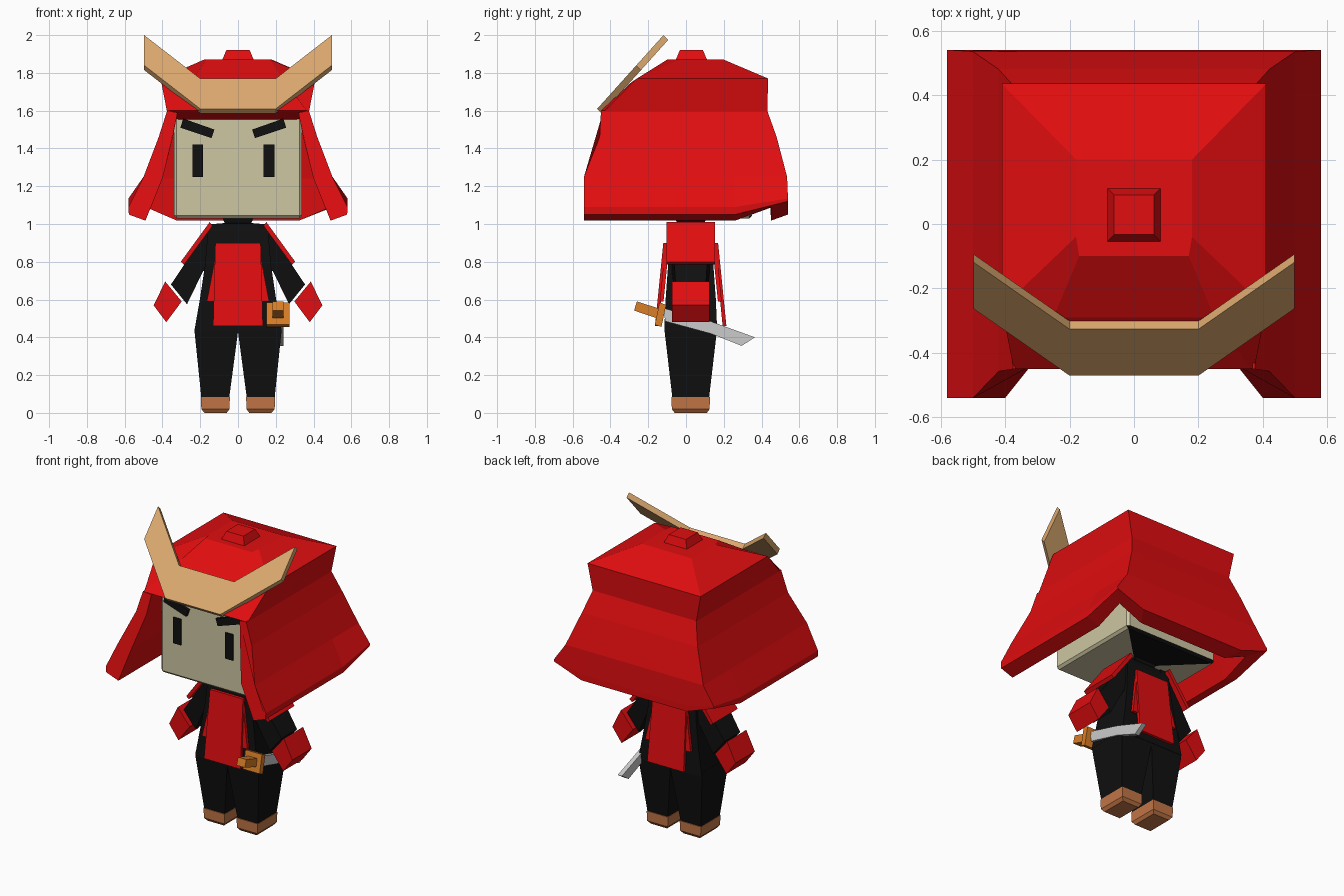
import bpy, bmesh

cube = bpy.data.objects.get("Cube")
if cube:
    bpy.data.objects.remove(cube, do_unlink=True)


def material(name, rgb):
    m = bpy.data.materials.new(name)
    m.use_nodes = True
    col = (*rgb, 1)
    m.diffuse_color = col
    bsdf = next(n for n in m.node_tree.nodes if n.type == 'BSDF_PRINCIPLED')
    bsdf.inputs["Base Color"].default_value = col
    return m


RED = material("red", (0.75, 0.004, 0.005))
BLACK = material("black", (0.005, 0.005, 0.005))
SKIN = material("pale_skin", (0.62, 0.57, 0.36))
TAN = material("tan", (0.72, 0.40, 0.16))
LEATHER = material("leather", (0.54, 0.18, 0.06))
ORANGE = material("orange", (0.70, 0.21, 0.02))
STEEL = material("steel", (0.60, 0.60, 0.60))


def finish(name, bm, mats, bevel=0):
    bmesh.ops.recalc_face_normals(bm, faces=bm.faces)
    me = bpy.data.meshes.new(name)
    bm.to_mesh(me)
    bm.free()
    for m in mats:
        me.materials.append(m)
    ob = bpy.data.objects.new(name, me)
    bpy.context.collection.objects.link(ob)
    if bevel:
        mod = ob.modifiers.new("bevel", 'BEVEL')
        mod.width = bevel
        mod.segments = 1
    return ob


def loft_bm(rings, closed=False):
    """Skin a row of matching point loops; cap the ends unless it closes on itself."""
    bm = bmesh.new()
    loops = [[bm.verts.new(p) for p in r] for r in rings]
    n = len(loops[0])
    pairs = list(zip(loops, loops[1:])) + ([(loops[-1], loops[0])] if closed else [])
    for a, b in pairs:
        for i in range(n):
            j = (i + 1) % n
            bm.faces.new((a[i], a[j], b[j], b[i]))
    if not closed:
        bm.faces.new(loops[0])
        bm.faces.new(loops[-1])
    return bm


def loft(name, rings, mat, bevel=0):
    return finish(name, loft_bm(rings), [mat], bevel)


def rect(z, x0, x1, y0, y1):
    return [(x0, y0, z), (x1, y0, z), (x1, y1, z), (x0, y1, z)]


def slab_y(name, pts, y0, y1, mat):
    """Profile in x, z pushed along y."""
    return loft(name, [[(x, y, z) for x, z in pts] for y in (y0, y1)], mat)


def slab_x(name, pts, x0, x1, mat):
    """Profile in y, z pushed along x."""
    return loft(name, [[(x, y, z) for y, z in pts] for x in (x0, x1)], mat)


MID = 0.025  # depth centre of the body

# Head, with the rear part of its underside black
FACE_Y = -0.32
bm = loft_bm([rect(1.03, -0.34, 0.34, FACE_Y, 0.35), rect(1.62, -0.34, 0.34, FACE_Y, 0.35)])
bm.faces.ensure_lookup_table()
under = min(bm.faces, key=lambda f: f.calc_center_median().z)
for f in bmesh.ops.poke(bm, faces=[under])["faces"]:
    if f.calc_center_median().y > 0.15:
        f.material_index = 1
finish("head", bm, [SKIN, BLACK], 0.015)

# Eyes and brows, sitting slightly to one side
for side, label in ((-1, "right"), (1, "left")):
    def sx(d):
        return -0.025 + side * d
    slab_y(label + "_eye", [(sx(0.16), 1.25), (sx(0.217), 1.25), (sx(0.217), 1.42), (sx(0.16), 1.42)],
           FACE_Y - 0.008, FACE_Y + 0.01, BLACK)
    slab_y(label + "_brow", [(sx(0.265), 1.558), (sx(0.1), 1.5), (sx(0.115), 1.455), (sx(0.28), 1.51)],
           FACE_Y - 0.02, FACE_Y + 0.01, BLACK)


# Helmet dome: flat top, rim, brow edge and underside
def dome_ring(z, x, yb, ys, xf, yf, zf):
    return [(-x, yb, z), (x, yb, z), (x, ys, z), (xf, yf, zf), (-xf, yf, zf), (-x, ys, z)]


loft("helmet_dome", [
    dome_ring(1.55, 0.32, 0.34, -0.30, 0.30, -0.31, 1.55),
    dome_ring(1.59, 0.375, 0.43, -0.44, 0.365, -0.45, 1.60),
    dome_ring(1.77, 0.41, 0.435, -0.26, 0.25, -0.29, 1.75),
    dome_ring(1.87, 0.18, 0.20, -0.04, 0.17, -0.10, 1.87)], RED)
loft("helmet_knob", [rect(1.86, -0.087, 0.087, -0.058, 0.115),
                     rect(1.92, -0.062, 0.062, -0.033, 0.09)], RED)


# Neck guard: thick flared skirt, open at the front, notched at the rear corners
def skirt_path(x, yf, yb, zs, zc):
    right = [(x, yf, zs), (x, 0.26, zs), (x, yb, zc), (0.66 * x, yb, zs)]
    return right + [(-px, y, z) for px, y, z in reversed(right)]


outer = [skirt_path(0.375, -0.45, 0.43, 1.60, 1.60),
         skirt_path(0.42, -0.457, 0.48, 1.46, 1.46),
         skirt_path(0.50, -0.54, 0.535, 1.25, 1.25),
         skirt_path(0.58, -0.54, 0.54, 1.09, 1.135),
         skirt_path(0.578, -0.54, 0.54, 1.05, 1.12)]
inner = [skirt_path(0.49, -0.54, 0.45, 1.018, 1.09),
         skirt_path(0.40, -0.54, 0.44, 1.24, 1.24),
         skirt_path(0.345, -0.455, 0.40, 1.46, 1.46),
         skirt_path(0.32, -0.44, 0.37, 1.59, 1.59)]
sections = list(zip(*(outer + inner)))
loft("neck_guard", sections, RED)

# Crest: slanted plate following the helmet brow
half = [(0.20, 1.61), (0.497, 1.84), (0.497, 2.0), (0.20, 1.77)]
outline = half + [(-x, z) for x, z in reversed(half)]
front = [(x, -0.47 + 0.9 * (z - 1.61), z) for x, z in outline]
back = [(x, y + 0.025, z - 0.025) for x, y, z in front]
loft("crest", [front, back], TAN)

# Torso and neck
loft("torso", [rect(z, -w, w, MID - d, MID + d) for z, w, d in (
    (0.44, 0.23, 0.14), (0.60, 0.202, 0.133), (0.78, 0.175, 0.12),
    (0.96, 0.16, 0.105), (1.0, 0.13, 0.09), (1.005, 0.07, 0.07))], BLACK)
loft("neck", [rect(0.98, -0.06, 0.06, -0.04, 0.09),
              rect(1.04, -0.085, 0.085, -0.06, 0.11)], BLACK)

# Hanging chest and back panels, each with a wider panel beneath
for s, label in ((-1, "front"), (1, "back")):
    for part, z0, z1, w0, w1, lift in (("panel", 0.90, 0.46, 0.12, 0.132, 0),
                                       ("under_panel", 0.88, 0.59, 0.11, 0.165, 0.012)):
        rings = []
        for z, w in ((z0, w0), (z1, w1)):
            d = 0.145 + 0.1 * (0.90 - z) - lift
            rings.append(rect(z, -w, w, MID + s * d, MID + s * (d - 0.02)))
        loft(label + "_" + part, rings, RED)

# Limbs, mirrored
for s, label in ((-1, "right_"), (1, "left_")):
    def flip(pts):
        return [(s * x, z) for x, z in pts]

    def box(z, x0, x1, d):
        return rect(z, s * x0, s * x1, MID - d, MID + d)

    loft(label + "leg", [box(0.07, 0.048, 0.193, 0.096), box(0.43, 0.0, 0.23, 0.138),
                         box(0.46, 0.0, 0.228, 0.138)], BLACK)
    loft(label + "shoe", [box(0.0, 0.06, 0.178, 0.085), box(0.02, 0.045, 0.194, 0.1),
                          box(0.085, 0.043, 0.197, 0.102)], LEATHER)
    arm = [[(0.10, 1.0), (0.15, 0.75)], [(0.14, 1.0), (0.185, 0.75)], [(0.355, 0.68), (0.27, 0.575)]]
    rings = []
    for ((xa, za), (xb, zb)), d in zip(arm, (0.1, 0.1, 0.08)):
        rings.append([(s * xa, MID - d, za), (s * xa, MID + d, za),
                      (s * xb, MID + d, zb), (s * xb, MID - d, zb)])
    loft(label + "arm", rings, BLACK)
    slab_y(label + "shoulder_guard", flip([(0.15, 1.01), (0.303, 0.80), (0.285, 0.785), (0.135, 0.99)]),
           MID - 0.128, MID + 0.128, RED)
    slab_y(label + "hand", flip([(0.385, 0.695), (0.447, 0.57), (0.38, 0.48), (0.298, 0.59)]),
           MID - 0.1, MID + 0.1, RED)

# Sword at the left hip
slab_x("sword_blade", [(-0.12, 0.555), (0.13, 0.485), (0.365, 0.40), (0.295, 0.355),
                       (0.13, 0.42), (-0.11, 0.485)], 0.21, 0.24, STEEL)
slab_x("sword_guard", [(-0.14, 0.585), (-0.105, 0.572), (-0.13, 0.455), (-0.165, 0.467)], 0.152, 0.272, ORANGE)
slab_x("sword_grip", [(-0.26, 0.59), (-0.12, 0.545), (-0.135, 0.495), (-0.275, 0.542)], 0.182, 0.242, ORANGE)
